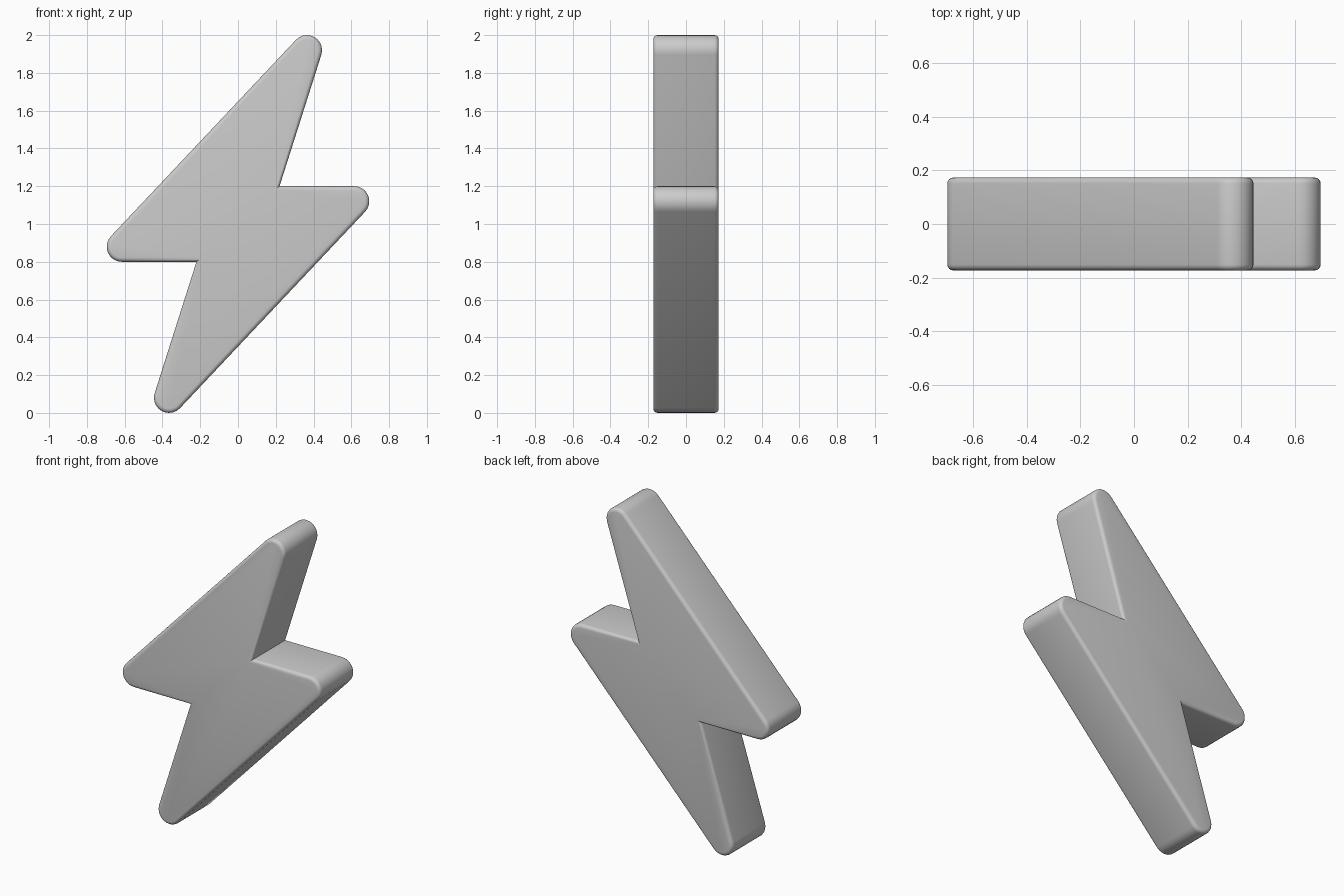
import bpy, bmesh
from math import cos, sin, radians

if "Cube" in bpy.data.objects:
    bpy.data.objects.remove(bpy.data.objects["Cube"])

HALF_DEPTH = 0.173
TIP_RADIUS = 0.08
EDGE_ROUND = 0.022


def arc(cx, cz, start, end, steps=10):
    """Clockwise rounded tip in the x-z plane."""
    angles = [radians(start + (end - start) * i / steps) for i in range(steps + 1)]
    return [(cx + TIP_RADIUS * cos(a), cz + TIP_RADIUS * sin(a)) for a in angles]


# Half of the outline: inner notch, left tip, top tip
half = [(-0.22, 0.80)]
half += arc(-0.615, 0.88, 270, 136.7)
half += arc(0.365, 1.92, 136.7, -17.5)
# The other half is the same turned 180 degrees about the centre
outline = half + [(-x, 2 - z) for x, z in half]

# Extrude the outline through the depth
bm = bmesh.new()
face = bm.faces.new([bm.verts.new((x, -HALF_DEPTH, z)) for x, z in outline])
ext = bmesh.ops.extrude_face_region(bm, geom=[face], use_keep_orig=True)
moved = [g for g in ext["geom"] if isinstance(g, bmesh.types.BMVert)]
bmesh.ops.translate(bm, verts=moved, vec=(0, 2 * HALF_DEPTH, 0))
bmesh.ops.recalc_face_normals(bm, faces=bm.faces[:])

# Soften the front and back rims
rims = [e for e in bm.edges if abs(e.verts[0].co.y - e.verts[1].co.y) < 1e-5]
bmesh.ops.bevel(bm, geom=rims, offset=EDGE_ROUND, segments=4, profile=0.5,
                affect='EDGES', clamp_overlap=True)
bmesh.ops.recalc_face_normals(bm, faces=bm.faces[:])

mesh = bpy.data.meshes.new("lightning_bolt")
bm.to_mesh(mesh)
bm.free()
bolt = bpy.data.objects.new("lightning_bolt", mesh)
bpy.context.collection.objects.link(bolt)
bpy.context.view_layer.objects.active = bolt
bolt.select_set(True)
bpy.ops.object.shade_smooth_by_angle(angle=radians(30))
